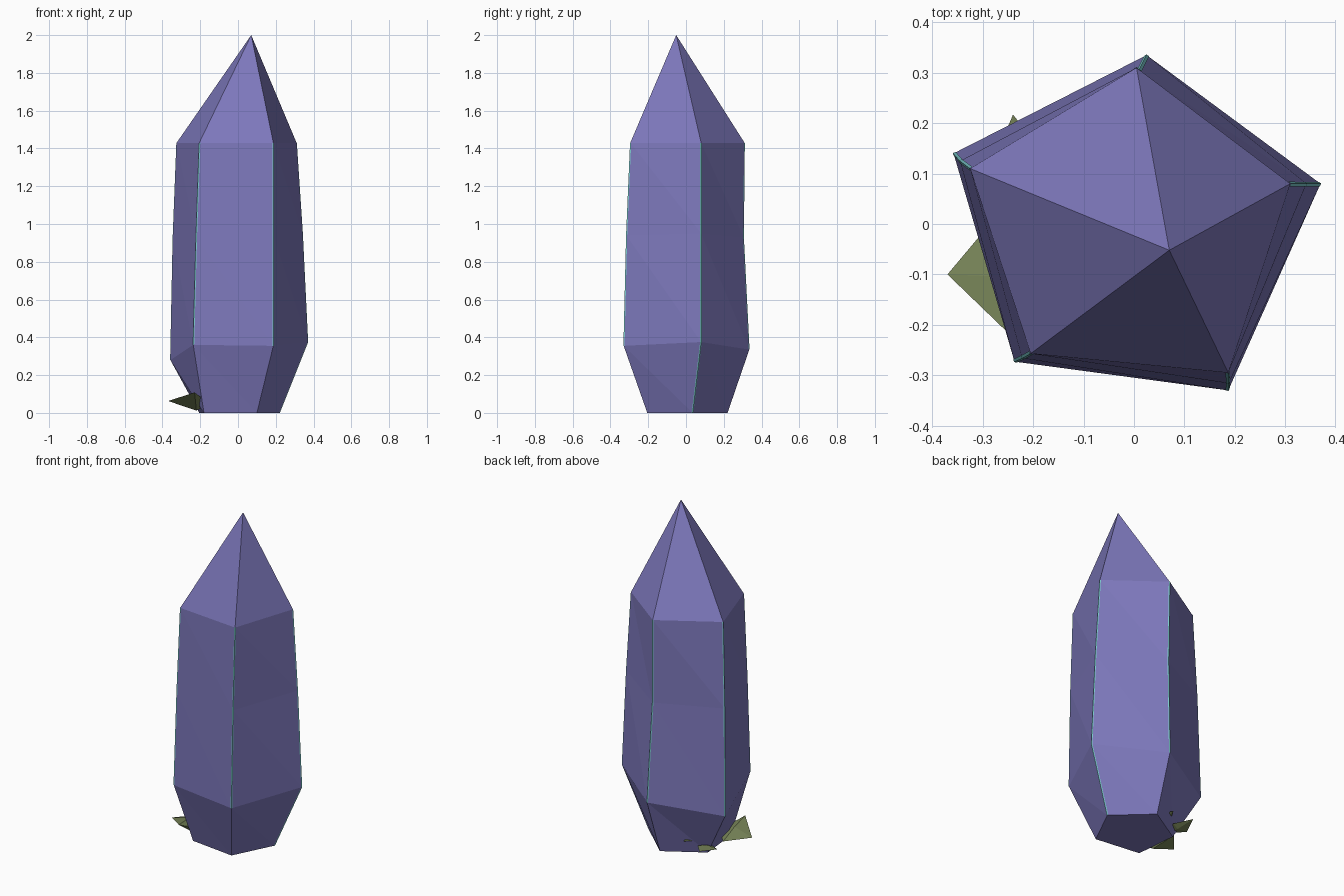
import bpy, bmesh
from mathutils import Vector

if "Cube" in bpy.data.objects:
    bpy.data.objects.remove(bpy.data.objects["Cube"])


def material(name, rgb):
    m = bpy.data.materials.new(name)
    m.diffuse_color = (*rgb, 1)
    m.use_nodes = True
    m.node_tree.nodes["Principled BSDF"].inputs["Base Color"].default_value = m.diffuse_color
    return m


violet = material("violet crystal", (0.205, 0.188, 0.50))
cyan = material("pale cyan edge", (0.20, 0.60, 0.62))
moss = material("moss green", (0.18, 0.225, 0.095))


def make(name, bm, mat):
    bmesh.ops.recalc_face_normals(bm, faces=bm.faces)
    me = bpy.data.meshes.new(name)
    bm.to_mesh(me)
    bm.free()
    me.materials.append(mat)
    ob = bpy.data.objects.new(name, me)
    bpy.context.collection.objects.link(ob)
    return ob


# Crystal cross-sections, counter-clockwise from the back corner
base = [(0.02, 0.22, 0), (0.22, 0.035, 0), (0.10, -0.205, 0),
        (-0.18, -0.17, 0), (-0.205, 0.085, 0)]
belly = [(0.025, 0.335, 0.335), (0.37, 0.08, 0.375), (0.187, -0.33, 0.355),
         (-0.237, -0.273, 0.36), (-0.358, 0.14, 0.28)]
middle = [(0.01, 0.305, 0.93), (0.342, 0.08, 0.95), (0.188, -0.316, 0.94),
          (-0.222, -0.266, 0.93), (-0.345, 0.125, 0.92)]
shoulder = [(0.005, 0.31, 1.43), (0.31, 0.08, 1.43), (0.187, -0.295, 1.43),
            (-0.205, -0.257, 1.43), (-0.325, 0.11, 1.43)]
apex = (0.07, -0.052, 2.0)
rings = [base, belly, middle, shoulder]

# Crystal body with pointed tip
bm = bmesh.new()
loops = [[bm.verts.new(p) for p in r] for r in rings]
tip = bm.verts.new(apex)
bm.faces.new(loops[0])
for i in range(5):
    j = (i + 1) % 5
    for lo, hi in zip(loops, loops[1:]):
        bm.faces.new((lo[i], lo[j], hi[j]))
        bm.faces.new((lo[i], hi[j], hi[i]))
    bm.faces.new((loops[3][i], loops[3][j], tip))
make("crystal", bm, violet)


# Thin bright strips wrapped over the long edges
def edge_strip(i, levels, w=0.006, lift=0.001):
    bm = bmesh.new()
    rows = []
    for r in levels:
        p, a, b = (Vector(r[k % 5]) for k in (i, i - 1, i + 1))
        da, db = (a - p).normalized(), (b - p).normalized()
        out = -(da + db).normalized() * lift
        rows.append([bm.verts.new(q) for q in
                     (p + da * w + out, p + out * 1.5, p + db * w + out)])
    for lo, hi in zip(rows, rows[1:]):
        for k in range(2):
            bm.faces.new((lo[k], lo[k + 1], hi[k + 1], hi[k]))
    make(f"edge_strip_{i + 1}", bm, cyan)


for i in range(5):
    edge_strip(i, rings if i == 1 else rings[1:])


# Angular moss flakes at the foot: outline plus raised and lowered centres
def flake(name, outline, top, bottom):
    bm = bmesh.new()
    rim = [bm.verts.new(p) for p in outline]
    for c in (top, bottom):
        v = bm.verts.new(c)
        for k in range(len(rim)):
            bm.faces.new((rim[k], rim[(k + 1) % len(rim)], v))
    make(name, bm, moss)


flake("moss_flake_large",
      [(-0.37, -0.10, 0.063), (-0.23, -0.235, 0.108),
       (-0.15, -0.10, 0.05), (-0.265, 0.025, 0.06)],
      (-0.25, -0.105, 0.095), (-0.22, -0.10, 0.012))
flake("moss_flake_back",
      [(-0.24, 0.217, 0.066), (-0.285, 0.11, 0.05),
       (-0.20, 0.05, 0.035), (-0.17, 0.13, 0.05)],
      (-0.22, 0.125, 0.065), (-0.21, 0.12, 0.035))
flake("moss_flake_small",
      [(-0.12, 0.192, 0.085), (-0.16, 0.12, 0.075), (-0.08, 0.12, 0.075)],
      (-0.12, 0.14, 0.09), (-0.12, 0.14, 0.07))
